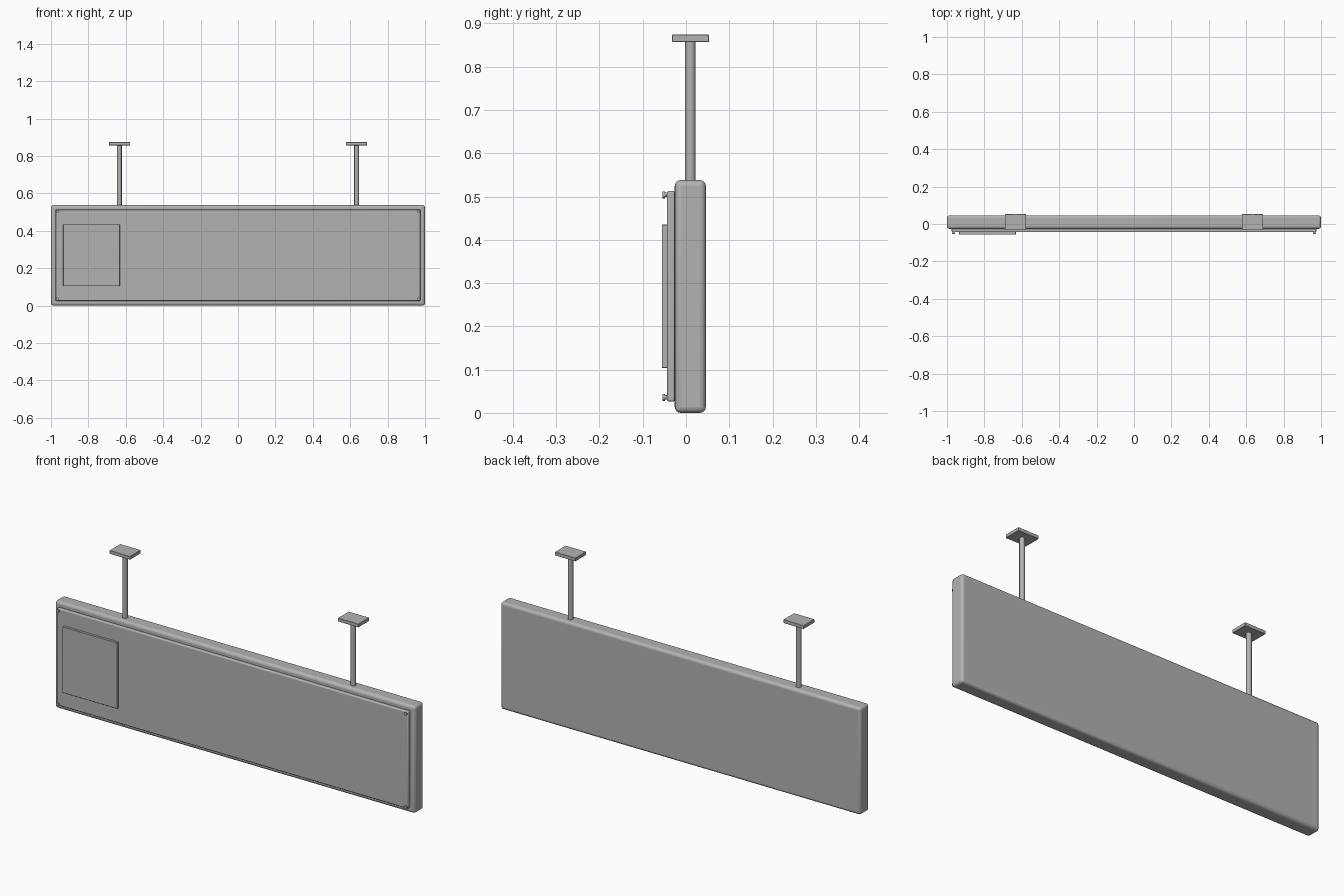
import bpy, math

if "Cube" in bpy.data.objects:
    bpy.data.objects.remove(bpy.data.objects["Cube"])

grey = bpy.data.materials.new("grey metal")
grey.diffuse_color = (0.45, 0.45, 0.45, 1)
grey.use_nodes = True
grey.node_tree.nodes["Principled BSDF"].inputs["Base Color"].default_value = grey.diffuse_color


def finish(obj, name, bevel=0, segments=3):
    obj.name = name
    obj.data.materials.append(grey)
    if bevel:
        mod = obj.modifiers.new("rounded edges", 'BEVEL')
        mod.width = bevel
        mod.segments = segments
    bpy.ops.object.shade_smooth_by_angle(angle=math.radians(35))
    return obj


def box(name, x, y, z, bevel=0, segments=3):
    """Box from (min, max) ranges on each axis."""
    bpy.ops.mesh.primitive_cube_add(size=1)
    obj = bpy.context.object
    obj.location = [(a + b) / 2 for a, b in (x, y, z)]
    obj.scale = [b - a for a, b in (x, y, z)]
    bpy.ops.object.transform_apply(location=False, rotation=False, scale=True)
    return finish(obj, name, bevel, segments)


def rod(name, radius, start, end, sides):
    """Cylinder along y or z between two points."""
    along_y = start[2] == end[2]
    depth = abs(end[1] - start[1]) if along_y else abs(end[2] - start[2])
    bpy.ops.mesh.primitive_cylinder_add(
        vertices=sides, radius=radius, depth=depth,
        location=[(a + b) / 2 for a, b in zip(start, end)],
        rotation=(math.pi / 2 if along_y else 0, 0, 0))
    return finish(bpy.context.object, name)


# Rounded sign housing, front face plate and raised panel
box("sign_housing", (-1, 1), (-0.026, 0.046), (0.002, 0.538), 0.014, 4)
box("face_plate", (-0.975, 0.975), (-0.044, -0.025), (0.026, 0.513), 0.005)
box("raised_panel", (-0.935, -0.632), (-0.056, -0.043), (0.104, 0.435), 0.001, 1)

for side, sx in (("left", -1), ("right", 1)):
    # Hanging post and ceiling mount
    x = sx * 0.634
    rod(side + "_post", 0.0125, (x, 0.01, 0.53), (x, 0.01, 0.858), 24)
    box(side + "_ceiling_mount", (x - 0.057, x + 0.057), (-0.032, 0.053),
        (0.857, 0.874), 0.001, 1)
    # Corner screws with a shank and a wider head
    for level, z in (("lower", 0.036), ("upper", 0.504)):
        sx_pos = sx * 0.966
        tag = side + "_" + level
        rod(tag + "_screw_shank", 0.005, (sx_pos, -0.043, z), (sx_pos, -0.049, z), 12)
        rod(tag + "_screw_head", 0.008, (sx_pos, -0.048, z), (sx_pos, -0.054, z), 16)

# Rest the lowest edge on the floor
housing = bpy.data.objects["sign_housing"]
for v in housing.data.vertices:
    if v.co.z < 0:
        v.co.z -= 0.002
